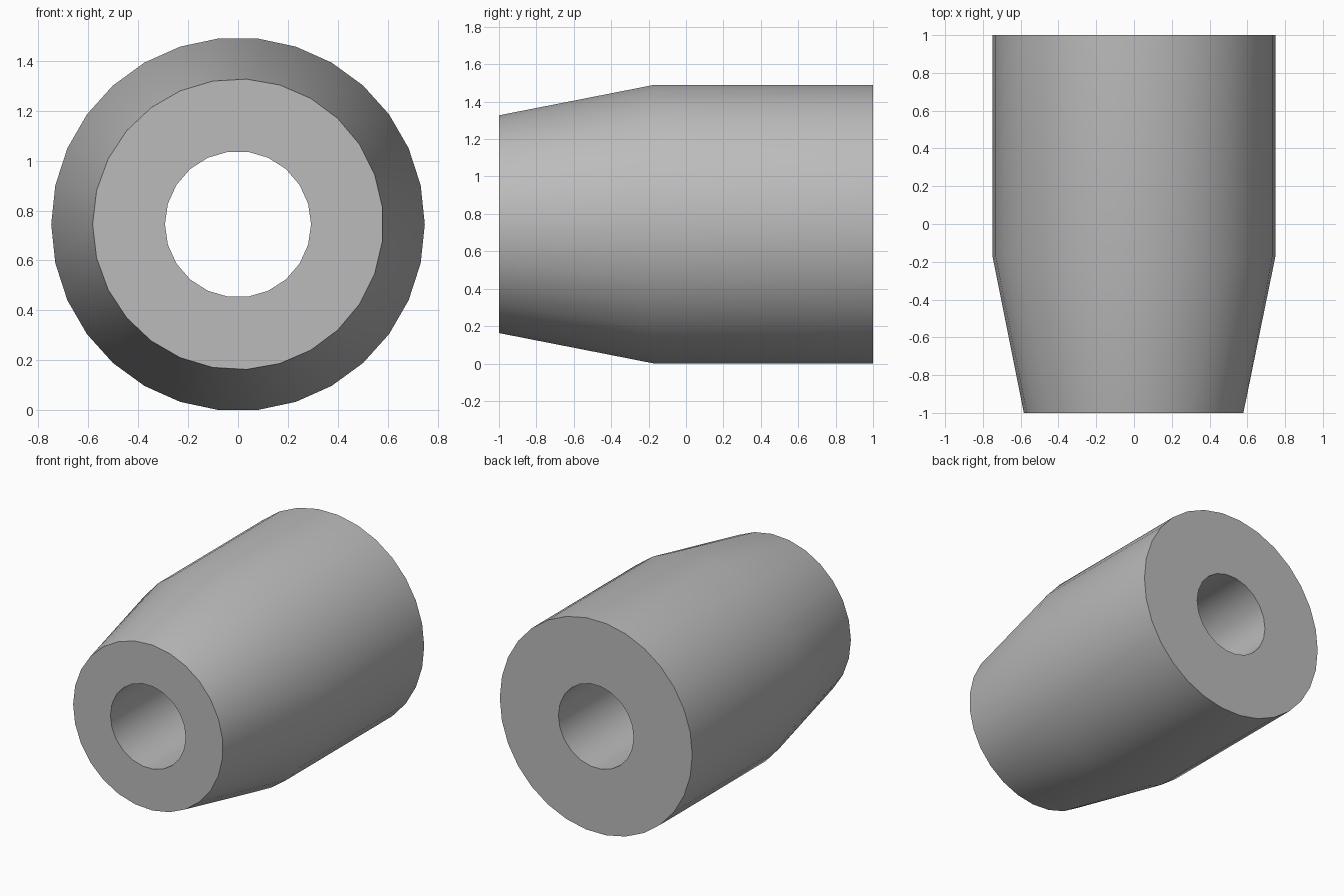
import bpy, bmesh
from math import pi, cos, sin

cube = bpy.data.objects.get("Cube")
if cube:
    bpy.data.objects.remove(cube, do_unlink=True)

AXIS_Z = 0.745

grey = bpy.data.materials.new("plain grey")
grey.use_nodes = True
colour = (0.5, 0.5, 0.5, 1)
grey.diffuse_color = colour
grey.node_tree.nodes["Principled BSDF"].inputs["Base Color"].default_value = colour

bm = bmesh.new()


def ring(sides, radius, y):
    """Circle of vertices round the y axis, starting on the -x side."""
    angles = [pi + 2 * pi * i / sides for i in range(sides)]
    return [bm.verts.new((radius * cos(a), y, AXIS_Z + radius * sin(a))) for a in angles]


def stitch(a, b):
    """Join two rings, whose side counts may differ, with quads or triangles."""
    na, nb = len(a), len(b)
    if na == nb:
        for i in range(na):
            j = (i + 1) % na
            bm.faces.new((a[i], a[j], b[j], b[i]))
        return
    i = j = 0
    while i < na or j < nb:
        if j == nb or (i < na and (i + 1) / na <= (j + 1) / nb):
            bm.faces.new((a[i], a[(i + 1) % na], b[j % nb]))
            i += 1
        else:
            bm.faces.new((a[i % na], b[(j + 1) % nb], b[j]))
            j += 1


# Tapered nose, straight body, flat ends and the bore through the middle
nose = ring(27, 0.583, -1)
shoulder = ring(30, 0.749, -0.17)
back = ring(30, 0.749, 1)
bore_back = ring(22, 0.293, 1)
bore_front = ring(22, 0.293, -1)
loops = [nose, shoulder, back, bore_back, bore_front]
for k, loop in enumerate(loops):
    stitch(loop, loops[(k + 1) % len(loops)])
bmesh.ops.recalc_face_normals(bm, faces=bm.faces)

mesh = bpy.data.meshes.new("tapered_sleeve")
bm.to_mesh(mesh)
bm.free()
mesh.materials.append(grey)
sleeve = bpy.data.objects.new("tapered_sleeve", mesh)
bpy.context.collection.objects.link(sleeve)

# Smooth sides with crisp rims
bpy.ops.object.select_all(action="DESELECT")
sleeve.select_set(True)
bpy.context.view_layer.objects.active = sleeve
bpy.ops.object.shade_smooth_by_angle(angle=pi / 6)
